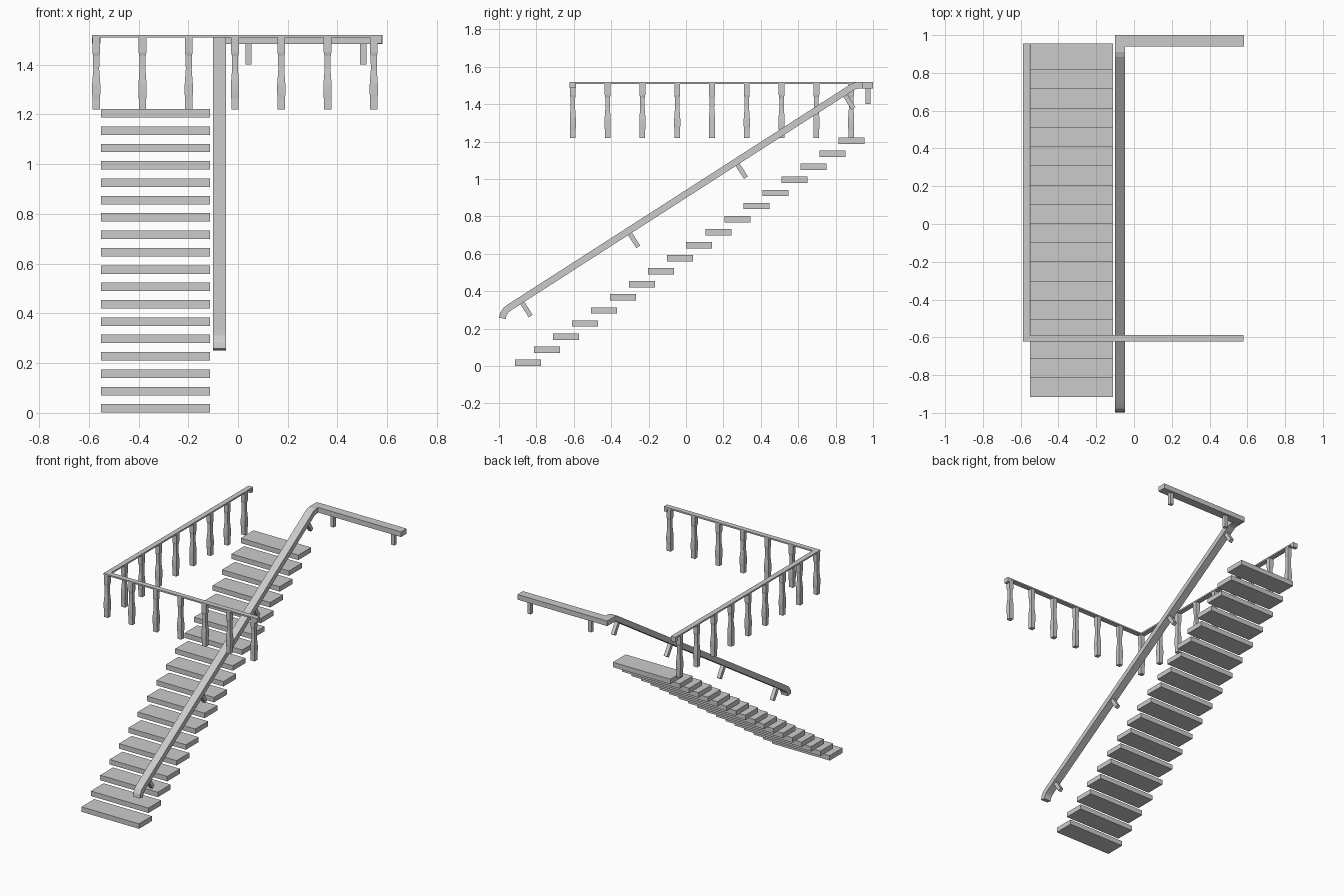
import bpy, bmesh
from mathutils import Vector

if "Cube" in bpy.data.objects:
    bpy.data.objects.remove(bpy.data.objects["Cube"])


def make(name, bm):
    bmesh.ops.recalc_face_normals(bm, faces=bm.faces)
    me = bpy.data.meshes.new(name)
    bm.to_mesh(me)
    bm.free()
    ob = bpy.data.objects.new(name, me)
    bpy.context.collection.objects.link(ob)
    return ob


def prism(name, rings):
    """Skin a list of four-cornered rings and cap both ends."""
    bm = bmesh.new()
    rows = [[bm.verts.new(p) for p in r] for r in rings]
    for a, b in zip(rows, rows[1:]):
        for i in range(4):
            j = (i + 1) % 4
            bm.faces.new((a[i], a[j], b[j], b[i]))
    bm.faces.new(rows[0])
    bm.faces.new(rows[-1])
    return make(name, bm)


def box(name, x0, x1, y0, y1, z0, z1):
    return prism(name, [[(x0, y0, z), (x1, y0, z), (x1, y1, z), (x0, y1, z)]
                        for z in (z0, z1)])


def sweep_yz(name, path, x0, x1, half):
    """Rectangular bar following a path of (y, z) points, mitred at bends."""
    pts = [Vector(p) for p in path]
    rings = []
    for i, p in enumerate(pts):
        dirs = [(pts[k + 1] - pts[k]).normalized()
                for k in (i - 1, i) if 0 <= k < len(pts) - 1]
        t = sum(dirs, Vector((0, 0))).normalized()
        n = Vector((-t.y, t.x)) * (half / max(t.dot(dirs[0]), 0.5))
        a, b = p + n, p - n
        rings.append([(x0, *a), (x1, *a), (x1, *b), (x0, *b)])
    return prism(name, rings)


# Floating treads
for i in range(18):
    y, z = -0.915 + i * 0.1018, i * 0.0698 + 0.001
    box(f"tread_{i + 1}", -0.55, -0.112, y, y + 0.139, z, z + 0.034)

# Sloping handrail with curled lower end
low, high = Vector((-0.94, 0.316)), Vector((0.893, 1.494))
path = [(-0.981, 0.255), (-0.977, 0.277), (-0.963, 0.299), low,
        high, (0.913, 1.501), (0.96, 1.501)]
sweep_yz("sloping_handrail", path, -0.101, -0.048, 0.018)

# Level handrail at the top landing
box("landing_handrail", -0.101, 0.582, 0.94, 1.0, 1.484, 1.519)

# Handrail brackets
t = (high - low).normalized()
down = Vector((t.y, -t.x))
for i in range(4):
    p = low + t * (0.066 + 0.684 * i)
    sweep_yz(f"slope_bracket_{i + 1}", [p + down * 0.01, p + down * 0.1],
             -0.087, -0.062, 0.0125)
for i, x in enumerate((0.042, 0.504)):
    box(f"landing_bracket_{i + 1}", x - 0.0125, x + 0.0125, 0.961, 0.986, 1.4, 1.49)

# Balustrade top rails with small end caps
box("side_guard_rail", -0.588, -0.553, -0.622, 0.955, 1.509, 1.519)
box("front_guard_rail", -0.553, 0.58, -0.622, -0.587, 1.509, 1.519)
box("side_rail_end", -0.588, -0.553, 0.93, 0.955, 1.486, 1.509)
box("front_rail_end", 0.555, 0.58, -0.622, -0.587, 1.486, 1.509)

# Square balusters with a shaped profile: (z, half width)
profile = [(1.219, 0.015), (1.262, 0.015), (1.285, 0.0165), (1.32, 0.0165),
           (1.38, 0.012), (1.435, 0.0125), (1.45, 0.0155), (1.51, 0.0155)]
spots = [(-0.57 + i * 0.186, -0.605) for i in range(7)]
spots += [(-0.57, -0.605 + i * 0.186) for i in range(1, 9)]
for i, (x, y) in enumerate(spots):
    prism(f"baluster_{i + 1}", [[(x - w, y - w, z), (x + w, y - w, z),
                                 (x + w, y + w, z), (x - w, y + w, z)]
                                for z, w in profile])
